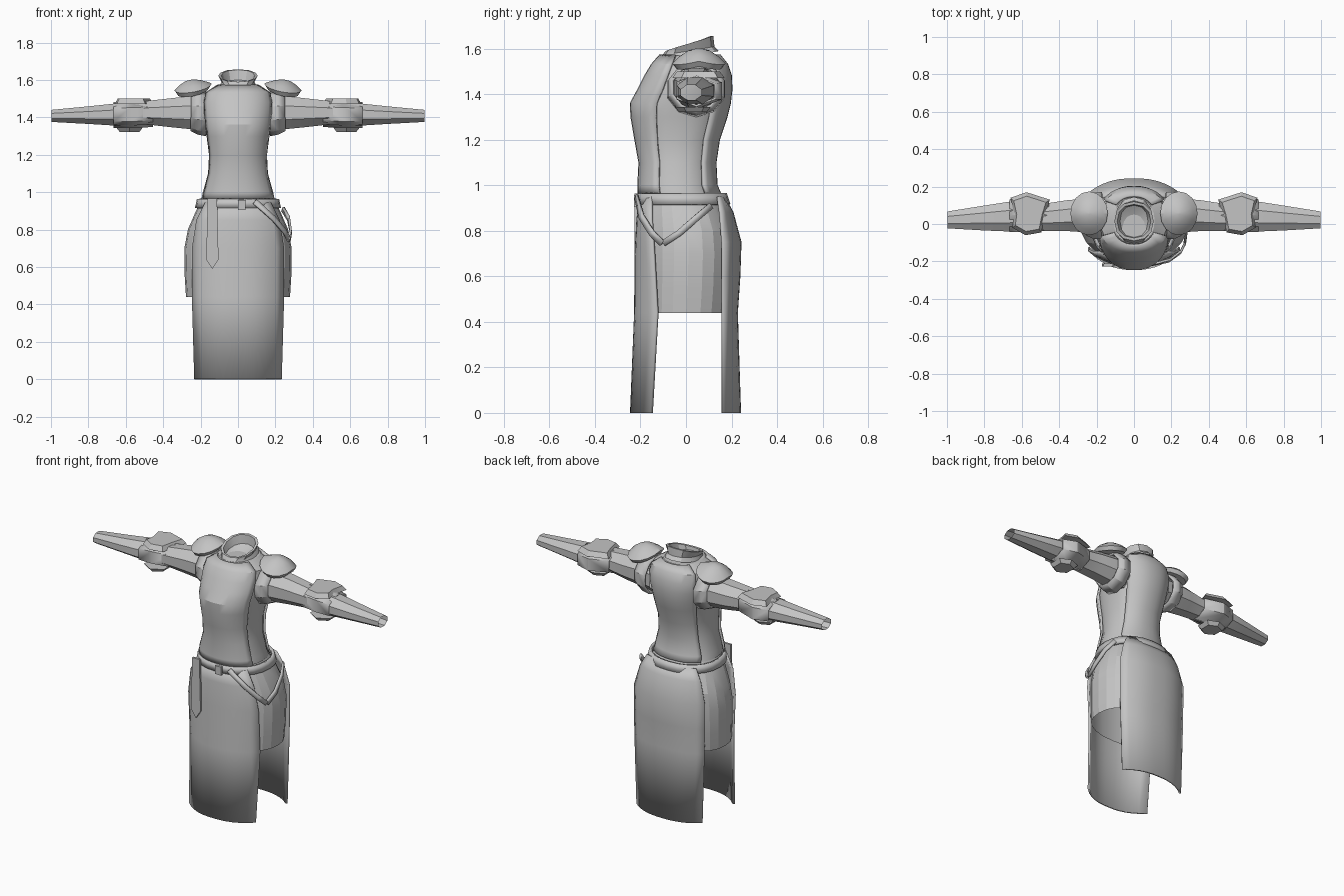
import bpy, bmesh, math
from mathutils import Vector

if "Cube" in bpy.data.objects:
    bpy.data.objects.remove(bpy.data.objects["Cube"])

grey = bpy.data.materials.new("warm_grey_cloth")
grey.diffuse_color = (0.55, 0.55, 0.55, 1)
grey.use_nodes = True
grey.node_tree.nodes["Principled BSDF"].inputs["Base Color"].default_value = grey.diffuse_color


def finish(name, bm, thick=0, angle=30):
    bmesh.ops.recalc_face_normals(bm, faces=bm.faces)
    me = bpy.data.meshes.new(name)
    bm.to_mesh(me)
    bm.free()
    ob = bpy.data.objects.new(name, me)
    bpy.context.collection.objects.link(ob)
    me.materials.append(grey)
    if thick:
        mod = ob.modifiers.new("thickness", 'SOLIDIFY')
        mod.thickness, mod.offset = thick, 0
    bpy.ops.object.select_all(action='DESELECT')
    ob.select_set(True)
    bpy.context.view_layer.objects.active = ob
    bpy.ops.object.shade_smooth_by_angle(angle=math.radians(angle))
    return ob


def loft(name, rows, closed=True, cap_start=False, cap_end=False, thick=0, angle=30):
    """Skin a list of equal-length point rows."""
    bm = bmesh.new()
    vs = [[bm.verts.new(p) for p in r] for r in rows]
    n = len(rows[0])
    for a, b in zip(vs, vs[1:]):
        for i in range(n if closed else n - 1):
            j = (i + 1) % n
            bm.faces.new((a[i], a[j], b[j], b[i]))
    if cap_start:
        bm.faces.new(vs[0])
    if cap_end:
        bm.faces.new(vs[-1])
    return finish(name, bm, thick, angle)


def body_row(z, hw, yf, yb, a0=0, a1=360, n=24, grow=0, ends=False, zb=None):
    """Rounded-box section; angle 0 is the front, 90 is +x."""
    pts, e = [], 2 / 2.25
    cy, hy = (yf + yb) / 2, (yb - yf) / 2 + grow
    zb = z if zb is None else zb
    for i in range(n):
        a = math.radians(a0 + (a1 - a0) * i / (n - 1 if ends else n))
        s, c = math.sin(a), math.cos(a)
        x = math.copysign(abs(s) ** e, s) * (hw + grow)
        y = cy - math.copysign(abs(c) ** e, c) * hy
        pts.append((x, y, z + (zb - z) * (1 - c) / 2))
    return pts


def plate(name, outline, axis, lo, hi, inset=1.0):
    """Extrude an outline along z or y, optionally tapering the far side."""
    cx = sum(p[0] for p in outline) / len(outline)
    cy = sum(p[1] for p in outline) / len(outline)
    rows = []
    for d, k in ((lo, 1), (hi, inset)):
        row = [(cx + (u - cx) * k, cy + (v - cy) * k) for u, v in outline]
        rows.append([(u, v, d) if axis == 'z' else (u, d, v) for u, v in row])
    return loft(name, rows, cap_start=True, cap_end=True, angle=20)


def ribbon(name, pts, width):
    """Flat strap following points around the hips."""
    pts = [Vector(p) for p in pts]
    left, right = [], []
    for i, p in enumerate(pts):
        t = (pts[min(i + 1, len(pts) - 1)] - pts[max(i - 1, 0)]).normalized()
        side = t.cross(Vector((p.x, p.y, 0)).normalized()).normalized() * width / 2
        left.append(p + side)
        right.append(p - side)
    return loft(name, [left, right], closed=False, thick=0.012)


# Torso with front and back shells
torso = [(.965, .195, -.2, .14), (1.0, .188, -.2, .125), (1.1, .16, -.195, .12),
         (1.2, .155, -.213, .135), (1.3, .168, -.23, .168), (1.36, .178, -.233, .183),
         (1.42, .185, -.2, .19), (1.48, .188, -.17, .188), (1.53, .178, -.14, .172),
         (1.57, .11, -.105, .14)]
loft("torso", [body_row(*r) for r in torso], cap_end=True)
loft("breast_shell", [body_row(*r, -64, 64, 13, .008, True) for r in torso],
     closed=False, thick=.012)
loft("back_shell", [body_row(*r, 128, 232, 13, .008, True) for r in torso],
     closed=False, thick=.012)

# Collar, tilted up toward the back, with a sunken neck opening
collar = [(1.54, .1, -.12, .145, 1.59), (1.57, .088, -.105, .125, 1.61),
          (1.59, .105, -.09, .12, 1.657), (1.59, .09, -.075, .105, 1.655),
          (1.56, .075, -.07, .1, 1.60), (1.55, .03, -.02, .05, 1.57)]
loft("collar", [body_row(z, hw, f, b, n=12, zb=zb) for z, hw, f, b, zb in collar],
     cap_end=True)

# Short underskirt over the hips
hips = [(.97, .185, -.18, .14), (.9, .225, -.19, .175), (.8, .268, -.195, .212),
        (.7, .287, -.2, .222), (.55, .285, -.2, .215), (.44, .278, -.2, .205)]
loft("underskirt", [body_row(*r) for r in hips], angle=15)

# Long front and back skirt panels: height, half width, edge y, middle y
front = [(.95, .17, -.15, -.2), (.85, .22, -.15, -.212), (.7, .243, -.14, -.22),
         (.44, .243, -.125, -.222), (0, .23, -.15, -.24)]
back = [(.95, .17, .14, .165), (.88, .21, .15, .203), (.75, .245, .16, .238),
        (.6, .245, .16, .233), (.44, .242, .16, .222), (0, .228, .16, .236)]
for name, rows in (("front_skirt_panel", front), ("back_skirt_panel", back)):
    grid = []
    for z, w, ye, ym in rows:
        ts = [i / 6 - 1 for i in range(13)]
        grid.append([(w * t, ym + (ye - ym) * abs(t) ** 2.5, z) for t in ts])
    loft(name, grid, closed=False, thick=.012)

# Belt, buckle and hanging straps
loft("belt", [body_row(.915, .222, -.21, .188), body_row(.963, .212, -.207, .172)],
     thick=.016)
plate("buckle", [(0, .905), (.04, .905), (.04, .958), (0, .958)], 'y', -.205, -.228)
plate("hanging_strap", [(-.162, .965), (-.112, .965), (-.104, .64), (-.137, .59),
                        (-.17, .64)], 'y', -.212, -.226)
ribbon("hip_strap_front", [(.09, -.218, .95), (.19, -.195, .86), (.25, -.15, .79),
                           (.272, -.105, .745)], .028)
ribbon("hip_strap_side", [(.24, .11, .91), (.27, .05, .86), (.282, -.03, .79),
                          (.272, -.1, .745)], .028)


def arm_row(s, x, cy, ry, cz, rz, n=8):
    return [(s * x, cy + ry * math.cos(2 * math.pi * (i + .5) / n) * 1.06,
             cz + rz * math.sin(2 * math.pi * (i + .5) / n) * 1.06) for i in range(n)]


# Arms, sleeves, elbow guards and shoulder pads on both sides
sleeve = [(.15, .045, .1, 1.42, .1), (.25, .045, .092, 1.425, .09),
          (.35, .045, .085, 1.425, .08), (.48, .035, .075, 1.425, .065),
          (.57, .045, .08, 1.415, .06), (.66, .04, .082, 1.415, .06),
          (.8, .032, .068, 1.412, .048), (.997, .022, .046, 1.408, .033)]
cuff = [(.17, .045, .12, 1.42, .108), (.215, .045, .118, 1.425, .105),
        (.25, .045, .103, 1.43, .093)]
guard = [(.455, .045, .08, 1.42, .062), (.575, .058, .105, 1.415, .066),
         (.665, .045, .09, 1.413, .06)]
top_outline = [(.45, .13), (.575, .17), (.66, .14), (.64, .05), (.65, -.02), (.58, -.06),
               (.495, -.045), (.475, .05)]
low_outline = [(.51, .08), (.58, .11), (.65, .08), (.65, -.01), (.58, -.05), (.51, -.01)]
for s, side in ((1, "left"), (-1, "right")):
    loft(side + "_arm", [arm_row(s, *r) for r in sleeve], angle=20)
    loft(side + "_armhole_cuff", [arm_row(s, *r, n=10) for r in cuff], thick=.012, angle=20)
    loft(side + "_elbow_guard", [arm_row(s, *r, n=6) for r in guard], thick=.01, angle=15)
    plate(side + "_elbow_top_plate", [(s * x, y) for x, y in top_outline],
          'z', 1.472, 1.5, .82)
    plate(side + "_elbow_low_plate", [(s * x, y) for x, y in low_outline],
          'z', 1.345, 1.322, .75)
    rows = []
    for r in (.06, .4, .75, 1):
        row = []
        for i in range(16):
            a = 2 * math.pi * i / 16
            c, d = math.cos(a), math.sin(a)
            z = 1.603 - r * r * (.04 + .018 * c + .028 * abs(d))
            row.append((s * (.24 + .1 * r * c), .057 + .117 * r * d, z))
        rows.append(row)
    rows.append([(s * .24 + (x - s * .24) * .85, .057 + (y - .057) * .85, z - .022)
                 for x, y, z in rows[-1]])
    loft(side + "_shoulder_pad", rows, cap_start=True, cap_end=True)
